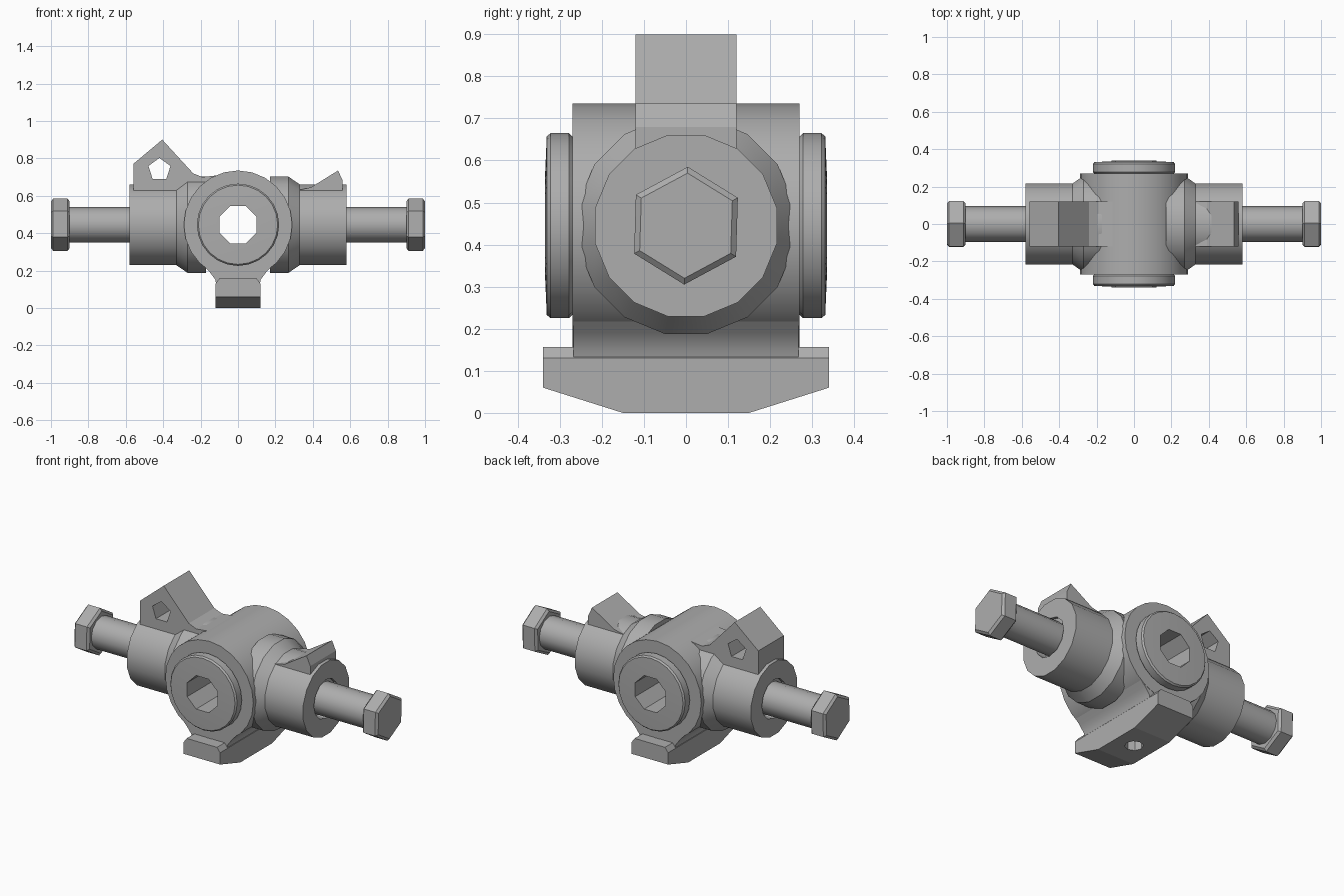
import bpy, bmesh, math
from mathutils import Vector

if "Cube" in bpy.data.objects:
    bpy.data.objects.remove(bpy.data.objects["Cube"])

AXIS_Z = 0.445  # height of the bore and arm axes

steel = bpy.data.materials.new("steel_grey")
steel.use_nodes = True
colour = (0.42, 0.42, 0.42, 1)
steel.diffuse_color = colour
steel.node_tree.nodes["Principled BSDF"].inputs["Base Color"].default_value = colour


def finish(name, bm, smooth=True):
    bmesh.ops.recalc_face_normals(bm, faces=bm.faces)
    mesh = bpy.data.meshes.new(name)
    bm.to_mesh(mesh)
    bm.free()
    mesh.materials.append(steel)
    ob = bpy.data.objects.new(name, mesh)
    bpy.context.collection.objects.link(ob)
    if smooth:
        activate(ob)
        bpy.ops.object.shade_smooth_by_angle(angle=math.radians(32))
    return ob


def activate(ob):
    bpy.ops.object.select_all(action='DESELECT')
    ob.select_set(True)
    bpy.context.view_layer.objects.active = ob


def lathe(name, profile, sides, axis, centre, phase=0.0, smooth=True):
    """Turned solid: profile holds (radius, distance along axis)."""
    bm = bmesh.new()
    rings = []
    for r, t in profile:
        ring = []
        for i in range(sides):
            a = math.tau * i / sides + phase
            u, v = r * math.sin(a), r * math.cos(a)
            p = {"X": (t, u, v), "Y": (u, t, v), "Z": (u, v, t)}[axis]
            ring.append(bm.verts.new(Vector(p) + Vector(centre)))
        rings.append(ring)
    for a, b in zip(rings, rings[1:]):
        for i in range(sides):
            j = (i + 1) % sides
            bm.faces.new((a[i], a[j], b[j], b[i]))
    bm.faces.new(rings[0])
    bm.faces.new(rings[-1])
    return finish(name, bm, smooth)


def prism(profile, depth):
    """Front outline (x, z) extruded through y."""
    bm = bmesh.new()
    near, far = [[bm.verts.new((x, y, z)) for x, z in profile] for y in (-depth, depth)]
    bm.faces.new(near)
    bm.faces.new(far)
    for i in range(len(near)):
        j = (i + 1) % len(near)
        bm.faces.new((near[i], near[j], far[j], far[i]))
    return bm


def drill(ob, radius, start, end, sides, axis, centre, phase=0.0):
    cutter = lathe("cutter", [(radius, start), (radius, end)], sides, axis, centre, phase, False)
    cutter.hide_render = True
    mod = ob.modifiers.new("hole", 'BOOLEAN')
    mod.operation = 'DIFFERENCE'
    mod.solver = 'EXACT'
    mod.object = cutter
    activate(ob)
    bpy.ops.object.modifier_apply(modifier=mod.name)
    bpy.data.objects.remove(cutter)


# Central barrel with a raised collar at each end and a through bore
half = [(0.29, 0), (0.29, 0.27), (0.212, 0.27), (0.22, 0.278), (0.22, 0.322),
        (0.212, 0.331), (0.12, 0.335)]
outline = [(r, -t) for r, t in reversed(half[1:])] + half[1:]
centre = (0, 0, AXIS_Z)
barrel = lathe("barrel", outline, 24, "Y", centre)
drill(barrel, 0.108, -0.5, 0.5, 8, "Y", centre, math.pi / 8)

# Side arms with bolts
for side, s in (("right", -1), ("left", 1)):
    arm = lathe(side + "_arm", [(0.262, s * 0.17), (0.262, s * 0.27), (0.22, s * 0.33),
                                (0.22, s * 0.58)], 16, "X", centre, math.pi / 16)
    drill(arm, 0.115, s * 0.52, s * 0.7, 12, "X", centre)
    lathe(side + "_bolt_shaft", [(0.095, s * 0.5), (0.095, s * 0.905)], 12, "X", centre)
    lathe(side + "_bolt_head", [(0.125, s * 0.9), (0.14, s * 0.912), (0.14, s * 0.988),
                                (0.125, s)], 6, "X", centre, 0.03, False)

# Tall drilled lug on the right arm
tall = [(-0.56, 0.5), (-0.56, 0.77), (-0.405, 0.9), (-0.24, 0.72), (-0.19, 0.7),
        (-0.1, 0.71), (-0.1, 0.58)]
lug = finish("right_lug", prism(tall, 0.12), False)
drill(lug, 0.062, -0.3, 0.3, 5, "Y", (-0.42, 0, 0.74))

# Low wedge lug on the left arm
wedge = [(0.56, 0.5), (0.56, 0.68), (0.535, 0.735), (0.39, 0.645), (0.3, 0.625),
         (0.22, 0.64), (0.14, 0.69), (0.14, 0.55)]
finish("left_lug", prism(wedge, 0.12), False)

# Web joining barrel and foot
right_web = [(-0.115, 0.1), (-0.12, 0.15), (-0.15, 0.19), (-0.225, 0.27)]
web = right_web + [(-x, z) for x, z in reversed(right_web)]
finish("foot_web", prism(web, 0.268))

# Foot with sloped ends and a blind hole underneath
bm = prism([(-0.12, 0), (0.12, 0), (0.12, 0.13), (0.1, 0.157), (-0.1, 0.157), (-0.12, 0.13)], 0.34)
for s in (-1, 1):
    bmesh.ops.bisect_plane(bm, geom=bm.verts[:] + bm.edges[:] + bm.faces[:],
                           plane_co=(0, s * 0.15, 0), plane_no=(0, s * 0.06, -0.19),
                           clear_outer=True)
    bmesh.ops.holes_fill(bm, edges=[e for e in bm.edges if e.is_boundary], sides=0)
foot = finish("foot", bm, False)
drill(foot, 0.05, -0.1, 0.08, 8, "Z", (0, 0, 0))
